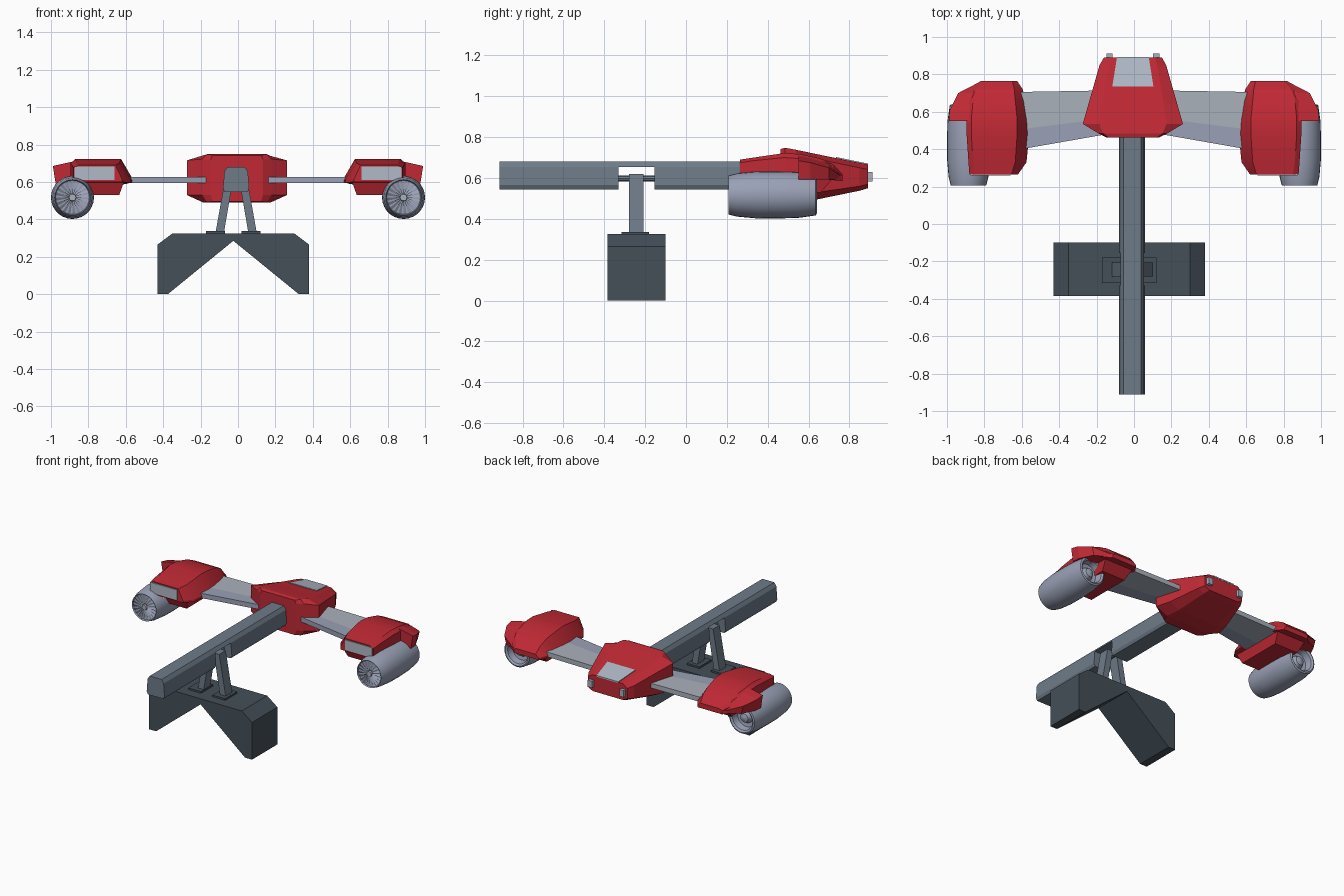
import bpy, bmesh, math
from mathutils import Vector

if "Cube" in bpy.data.objects:
    bpy.data.objects.remove(bpy.data.objects["Cube"])


def material(name, rgb):
    m = bpy.data.materials.new(name)
    m.diffuse_color = (*rgb, 1)
    m.use_nodes = True
    m.node_tree.nodes["Principled BSDF"].inputs["Base Color"].default_value = m.diffuse_color
    return m


RED = material("hull red", (0.53, 0.022, 0.035))
WING = material("wing grey", (0.40, 0.44, 0.50))
BLUE = material("engine blue grey", (0.32, 0.355, 0.465))
GLASS = material("window grey", (0.43, 0.49, 0.57))
SLATE = material("beam slate", (0.155, 0.198, 0.248))
DARK = material("stand slate", (0.058, 0.078, 0.099))


def finish(name, bm, mat, smooth=None):
    bmesh.ops.recalc_face_normals(bm, faces=bm.faces)
    me = bpy.data.meshes.new(name)
    bm.to_mesh(me)
    bm.free()
    me.materials.append(mat)
    ob = bpy.data.objects.new(name, me)
    bpy.context.collection.objects.link(ob)
    if smooth:
        me.polygons.foreach_set("use_smooth", [True] * len(me.polygons))
        me.set_sharp_from_angle(angle=math.radians(smooth))
    return ob


def loft(name, rings, mat, smooth=None):
    """Skin a list of equal-length point rings and cap both ends."""
    bm = bmesh.new()
    rows = [[bm.verts.new(p) for p in r] for r in rings]
    n = len(rows[0])
    for a, b in zip(rows, rows[1:]):
        for i in range(n):
            j = (i + 1) % n
            bm.faces.new((a[i], a[j], b[j], b[i]))
    bm.faces.new(rows[0])
    bm.faces.new(rows[-1])
    return finish(name, bm, mat, smooth)


def extrude_y(name, profile, y0, y1, mat):
    return loft(name, [[(x, y, z) for x, z in profile] for y in (y0, y1)], mat)


def extrude_z(name, outline, z0, z1, mat):
    return loft(name, [[(x, y, z) for x, y in outline] for z in (z0, z1)], mat)


def box(name, x0, x1, y0, y1, z0, z1, mat):
    return extrude_z(name, [(x0, y0), (x1, y0), (x1, y1), (x0, y1)], z0, z1, mat)


def lathe_y(name, cx, cz, profile, mat, seg=28):
    rings = [[(cx + r * math.cos(2 * math.pi * i / seg), y,
               cz + r * math.sin(2 * math.pi * i / seg)) for i in range(seg)]
             for r, y in profile]
    return loft(name, rings, mat, 30)


# Long beam: two full-height lengths joined by a thin top bridge and a rod
CX = -0.01
half = [(0.047, 0.68), (0.063, 0.655), (0.07, 0.565), (0.06, 0.545)]
beam = [(CX + x, z) for x, z in half] + [(CX - x, z) for x, z in reversed(half)]
bridge = [(CX + x, z) for x, z in half[:2]] + [(CX - x, z) for x, z in reversed(half[:2])]
extrude_y("rear_beam", beam, -0.912, -0.33, SLATE)
extrude_y("front_beam", beam, -0.155, 0.5, SLATE)
extrude_y("beam_bridge", bridge, -0.33, -0.155, SLATE)
lathe_y("beam_rod", CX, 0.598, [(0.014, -0.34), (0.014, -0.145)], SLATE, 8)

# Stand: arched block, foot plates, leaning legs
SX = -0.025
arch = [(-0.405, 0), (-0.405, 0.265), (-0.325, 0.325), (0.325, 0.325), (0.405, 0.265),
        (0.405, 0), (0.35, 0), (0, 0.285), (-0.35, 0)]
extrude_y("stand_block", [(SX + x, z) for x, z in arch], -0.385, -0.1, DARK)
for s, side in ((-1, "left"), (1, "right")):
    xs = sorted((SX + s * 0.145, SX + s * 0.045))
    box(side + "_foot_plate", *xs, -0.315, -0.18, 0.32, 0.337, DARK)
    extrude_y(side + "_leg", [(CX + s * 0.065, 0.33), (CX + s * 0.11, 0.33),
                              (CX + s * 0.058, 0.62), (CX + s * 0.015, 0.62)],
              -0.28, -0.207, SLATE)

# Cockpit: octagonal sections along y
HX = -0.006
sections = [  # y, half width, flat half width, bottom, lower edge, upper edge, top
    (0.462, 0.14, 0.13, 0.495, 0.53, 0.72, 0.742),
    (0.485, 0.185, 0.16, 0.492, 0.53, 0.722, 0.748),
    (0.535, 0.268, 0.18, 0.49, 0.53, 0.715, 0.739),
    (0.64, 0.238, 0.165, 0.495, 0.53, 0.694, 0.717),
    (0.85, 0.178, 0.13, 0.538, 0.56, 0.65, 0.674),
    (0.89, 0.155, 0.118, 0.55, 0.57, 0.642, 0.666)]
rings = []
for y, w, f, a, b, c, d in sections:
    right = [(f, a), (w, b), (w, c), (f, d)]
    rings.append([(HX + x, y, z) for x, z in right] +
                 [(HX - x, y, z) for x, z in reversed(right)])
loft("cockpit", rings, RED)


def top_z(y):
    return 0.674 + (0.85 - y) * 0.205


# Sloping windscreen plate
loft("windscreen", [[(HX + x, y, top_z(y) + dz) for x, y in
                     ((-0.11, 0.735), (0.11, 0.735), (0.085, 0.892), (-0.085, 0.892))]
                    for dz in (-0.004, 0.005)], GLASS)

for s, side in ((-1, "left"), (1, "right")):
    # Nose lamp
    xs = sorted((HX + s * 0.108, HX + s * 0.142))
    box(side + "_nose_lamp", *xs, 0.87, 0.912, 0.582, 0.63, WING)

    # Wing: grey leading panel and bluish trailing panel
    extrude_z(side + "_wing_front", [(s * x, y) for x, y in
              ((0.1, 0.715), (0.66, 0.705), (0.66, 0.50), (0.1, 0.57))], 0.593, 0.627, WING)
    extrude_z(side + "_wing_rear", [(s * x, y) for x, y in
              ((0.1, 0.57), (0.66, 0.50), (0.66, 0.39), (0.1, 0.488))], 0.593, 0.627, BLUE)

    # Pod shell: inner edge, upper edges, outer edge
    pod = [  # y, inner, top inner, top outer, outer, bottom, shoulder, top
        (0.265, 0.62, 0.655, 0.85, 0.88, 0.60, 0.675, 0.69),
        (0.33, 0.575, 0.635, 0.86, 0.885, 0.595, 0.685, 0.70),
        (0.48, 0.56, 0.625, 0.87, 0.895, 0.595, 0.70, 0.722),
        (0.56, 0.565, 0.625, 0.87, 0.895, 0.595, 0.695, 0.717),
        (0.66, 0.58, 0.635, 0.86, 0.89, 0.595, 0.675, 0.695),
        (0.72, 0.595, 0.64, 0.84, 0.87, 0.59, 0.645, 0.667),
        (0.765, 0.625, 0.65, 0.80, 0.82, 0.585, 0.61, 0.62)]
    loft(side + "_pod_shell",
         [[(s * a, y, zb), (s * a, y, zb + 0.015), (s * b, y, zt), (s * c, y, zt),
           (s * d, y, zs), (s * d, y, zb)] for y, a, b, c, d, zb, zs, zt in pod], RED, 20)

    # Outer fairing over the engine
    fairing = [  # y, outer, inner height, outer height
        (0.55, 0.99, 0.712, 0.685), (0.61, 0.985, 0.70, 0.675),
        (0.70, 0.94, 0.672, 0.65), (0.757, 0.83, 0.625, 0.61)]
    loft(side + "_pod_fairing",
         [[(s * 0.80, y, 0.592), (s * 0.80, y, zi - 0.01), (s * 0.87 if y < 0.74 else s * 0.81, y, zi),
           (s * x, y, zo), (s * (x - 0.015), y, 0.592)] for y, x, zi, zo in fairing], RED)

    # Lower pod keel and rear exhaust panel
    loft(side + "_pod_keel", [[(s * x, y, z) for x, y in outline] for outline, z in (
        (((0.61, 0.30), (0.84, 0.30), (0.84, 0.72), (0.61, 0.72)), 0.60),
        (((0.635, 0.33), (0.82, 0.33), (0.82, 0.66), (0.635, 0.66)), 0.53))], RED)
    xs = sorted((s * 0.66, s * 0.875))
    box(side + "_exhaust_panel", *xs, 0.259, 0.268, 0.61, 0.682, GLASS)

    # Engine: lathed shell with recessed intake, rear fan and hub
    ex, ez = s * 0.885, 0.517
    lathe_y(side + "_engine", ex, ez,
            [(0.02, 0.222), (0.09, 0.218), (0.095, 0.207), (0.106, 0.25), (0.114, 0.34),
             (0.115, 0.45), (0.112, 0.55), (0.10, 0.635), (0.09, 0.64), (0.078, 0.63),
             (0.07, 0.585), (0.045, 0.58), (0.03, 0.61), (0.006, 0.62)], BLUE)
    lathe_y(side + "_fan_hub", ex, ez, [(0.018, 0.208), (0.022, 0.225)], WING, 12)
    # Fan blades as thin radial plates
    bm = bmesh.new()
    for i in range(20):
        t = 2 * math.pi * i / 20
        pts = []
        for r, da, y in ((0.02, 0, 0.212), (0.09, 0, 0.212), (0.09, 0.2, 0.219), (0.02, 0.2, 0.219)):
            pts.append(bm.verts.new(Vector((ex + r * math.cos(t + da), y, ez + r * math.sin(t + da)))))
        bm.faces.new(pts)
    finish(side + "_fan_blades", bm, BLUE)
